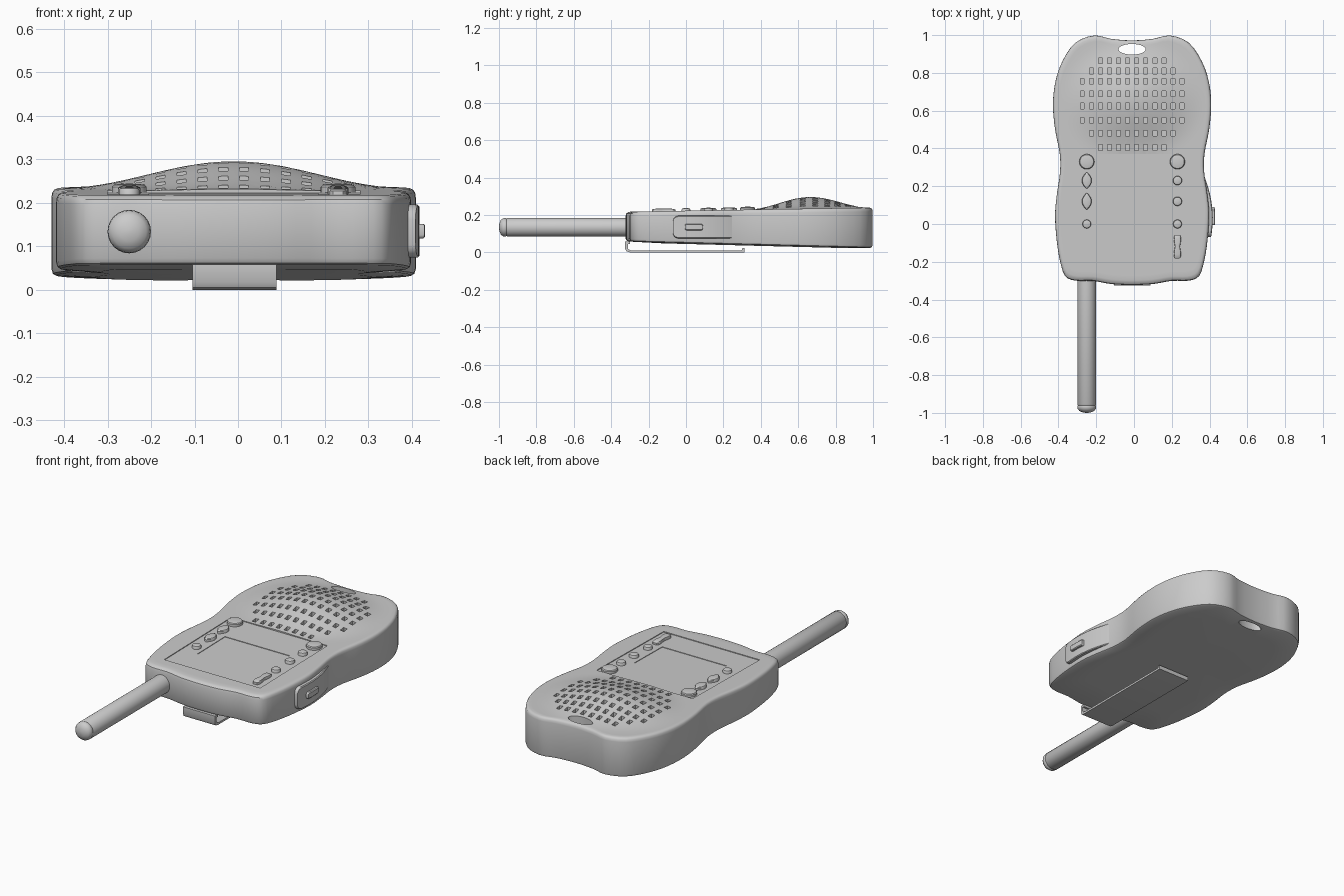
import bpy, bmesh
from math import sin, cos, pi, hypot, atan, sqrt
from mathutils import Vector, Matrix

if "Cube" in bpy.data.objects:
    bpy.data.objects.remove(bpy.data.objects["Cube"])

CX = -0.01                                   # body centreline


def top_z(x, y):
    """Sloping front shell plus the speaker dome."""
    r = min(1, hypot((x - CX) / 0.40, (y - 0.66) / 0.33))
    return 0.217 + 0.017 * (y + 0.32) + 0.031 * (1 + cos(pi * r))


def bottom_z(y):
    return 0.053 - 0.026 * (y + 0.32)


def finish(name, bm, angle=35):
    bmesh.ops.recalc_face_normals(bm, faces=bm.faces[:])
    me = bpy.data.meshes.new(name)
    bm.to_mesh(me)
    bm.free()
    ob = bpy.data.objects.new(name, me)
    bpy.context.collection.objects.link(ob)
    smooth(ob, angle)
    return ob


def smooth(ob, angle=35):
    bpy.ops.object.select_all(action='DESELECT')
    ob.select_set(True)
    bpy.context.view_layer.objects.active = ob
    bpy.ops.object.shade_smooth_by_angle(angle=angle * pi / 180)


def loft(name, rings, fan=False, angle=35):
    """Skin equal-length closed rings; close the ends with faces or fans."""
    bm = bmesh.new()
    vs = [[bm.verts.new(p) for p in r] for r in rings]
    n = len(vs[0])
    for a, b in zip(vs, vs[1:]):
        for i in range(n):
            j = (i + 1) % n
            bm.faces.new((a[i], a[j], b[j], b[i]))
    for r in (vs[0], vs[-1]):
        if fan:
            c = bm.verts.new(sum((v.co for v in r), Vector((0, 0, 0))) / n)
            for i in range(n):
                bm.faces.new((r[i], r[(i + 1) % n], c))
        else:
            bm.faces.new(r)
    return finish(name, bm, angle)


def boxes(name, items):
    """One mesh of boxes given as (centre, size, tilt about x)."""
    bm = bmesh.new()
    for c, s, tilt in items:
        m = Matrix.Translation(c) @ Matrix.Rotation(tilt, 4, 'X') @ Matrix.Diagonal((*s, 1))
        bmesh.ops.create_cube(bm, size=1, matrix=m)
    return finish(name, bm)


def cut(ob, cutter):
    cutter.hide_render = True
    mod = ob.modifiers.new("cut", 'BOOLEAN')
    mod.operation, mod.solver, mod.object = 'DIFFERENCE', 'EXACT', cutter
    bpy.context.view_layer.objects.active = ob
    # keep the cut ahead of any smoothing modifier
    bpy.ops.object.modifier_move_to_index(modifier=mod.name, index=0)
    bpy.ops.object.modifier_apply(modifier=mod.name)
    bpy.data.objects.remove(cutter, do_unlink=True)


# Body outline: right half as control points, mirrored and splined
half = [(0, 0.972), (0.11, 0.98), (0.20, 0.998), (0.30, 0.96), (0.37, 0.86),
        (0.407, 0.75), (0.419, 0.63), (0.408, 0.50), (0.383, 0.37), (0.382, 0.27),
        (0.398, 0.16), (0.408, 0.05), (0.40, -0.08), (0.383, -0.19), (0.355, -0.275),
        (0.30, -0.30), (0.21, -0.301), (0.11, -0.318), (0, -0.323)]
ctrl = [Vector(p) for p in half] + [Vector((-x, y)) for x, y in half[-2:0:-1]]
outline, n = [], len(ctrl)
for i in range(n):
    a, b, c, d = (ctrl[(i + k) % n] for k in (-1, 0, 1, 2))
    for t in (0, 1 / 3, 2 / 3):
        outline.append(b + 0.5 * t * (c - a + t * (2 * a - 5 * b + 4 * c - d + t * (3 * (b - c) + d - a))))


def ring(s, zf):
    pts = [(CX + p.x * s, 0.5 + (p.y - 0.5) * s) for p in outline]
    return [(x, y, zf(x, y)) for x, y in pts]


rings = [ring(s, lambda x, y, d=d: bottom_z(y) + d)
         for s, d in ((0.1, 0), (0.75, 0), (0.975, 0.005), (0.992, 0.009), (1, 0.02))]
rings += [ring(s, lambda x, y, d=d: top_z(x, y) - d)
          for s, d in ((1, 0.022), (0.996, 0.010), (0.985, 0.003), (0.97, 0))]
rings += [ring(k / 16, top_z) for k in range(15, 0, -1)]
body = loft("body", rings, fan=True)

# Recessed control panel and screen window
tilt = atan(0.017)
pz = lambda y: 0.217 + 0.017 * (y + 0.32)
cut(body, boxes("panel_cutter", [((CX, 0.08, pz(0.08) + 0.096), (0.58, 0.58, 0.2), tilt)]))
cut(body, boxes("screen_cutter", [((CX, 0.06, pz(0.06) + 0.043), (0.39, 0.24, 0.1), tilt)]))

# Speaker grille holes
holes = []
for y, count in zip((0.865, 0.81, 0.755, 0.69, 0.625, 0.55, 0.48, 0.405),
                    (8, 10, 12, 12, 12, 12, 10, 8)):
    for i in range(count):
        x = CX + (i - (count - 1) / 2) * 0.048
        holes.append(((x, y, top_z(x, y) + 0.01), (0.021, 0.030, 0.07), 0))
cut(body, boxes("grille_cutter", holes))


def ellipse(cx, cy, rx, ry, z, steps=24):
    return [(cx + rx * cos(2 * pi * i / steps), cy + ry * sin(2 * pi * i / steps), z)
            for i in range(steps)]


# Strap hole through the far end
cut(body, loft("strap_cutter", [ellipse(CX, 0.925, 0.072, 0.028, z) for z in (-0.1, 0.4)]))
smooth(body)


# Face buttons: round, lens-shaped and a waisted rocker
def button(name, x, y, rx, ry, shape="round", h=0.013):
    rs = []
    for s, z in ((1, -0.015), (1, h * 0.55), (0.9, h * 0.85), (0.65, h), (0.2, h + 0.001)):
        pts = []
        for i in range(32):
            a = 2 * pi * i / 32
            u, v = cos(a), sin(a)
            if shape == "lens":
                u *= 1 - 0.45 * v * v
            elif shape == "rocker":
                u = (abs(u) ** 0.4) * (1 if u > 0 else -1) * (0.6 + 0.4 * min(1, abs(v) * 1.4))
            pts.append((x + rx * s * u, y + ry * s * v, pz(y) + z))
        rs.append(pts)
    return loft(name, rs)


for side, x in (("left", -0.25), ("right", 0.23)):
    button(f"{side}_large_button", x, 0.33, 0.040, 0.040, h=0.015)
    button(f"{side}_lower_button", x, 0.0, 0.023, 0.023)
for k, y in enumerate((0.23, 0.12)):
    button(f"left_lens_button_{k + 1}", -0.25, y, 0.026, 0.043, "lens")
    button(f"right_small_button_{k + 1}", 0.23, y, 0.024, 0.024)
button("rocker_button", 0.23, -0.12, 0.022, 0.063, "rocker")


# Side talk key: curved pad with a small raised bar
def side_pad(name, y0, y1, z, h, out, corner):
    rs, steps = [], 16
    for i in range(steps + 1):
        y = (y0 + y1) / 2 - (y1 - y0) / 2 * cos(pi * i / steps)
        e = max(0, corner - min(y - y0, y1 - y))
        hh = h - corner + sqrt(max(0, corner ** 2 - e ** 2))
        x = out - 0.9 * (y - 0.03) ** 2
        c = 0.004
        rs.append([(x - 0.06, y, z - hh), (x - c, y, z - hh), (x, y, z - hh + c),
                   (x, y, z + hh - c), (x - c, y, z + hh), (x - 0.06, y, z + hh)])
    return loft(name, rs)


side_pad("talk_pad", -0.07, 0.27, 0.135, 0.061, 0.417, 0.03)
side_pad("talk_bar", -0.005, 0.09, 0.135, 0.017, 0.430, 0.008)

# Antenna with a rounded, slightly separate tip
prof = [(-0.28, 0.05), (-0.955, 0.05), (-0.96, 0.047), (-0.965, 0.05), (-0.978, 0.048),
        (-0.99, 0.039), (-0.997, 0.022), (-1.0, 0.006)]
loft("antenna", [[(-0.25 + r * cos(2 * pi * i / 24), y, 0.134 + r * sin(2 * pi * i / 24))
                  for i in range(24)] for y, r in prof], angle=40)

# Belt clip: bent strip under the body
clip = [(-0.30, 0.058), (-0.325, 0.058), (-0.325, 0.018), (-0.318, 0.005), (-0.30, 0.0),
        (0.312, 0.0), (0.312, 0.022), (0.302, 0.022), (0.297, 0.011), (-0.295, 0.011),
        (-0.308, 0.016), (-0.311, 0.025), (-0.311, 0.045), (-0.30, 0.045)]
loft("belt_clip", [[(x, y, z) for y, z in clip] for x in (-0.105, 0.088)], angle=30)
